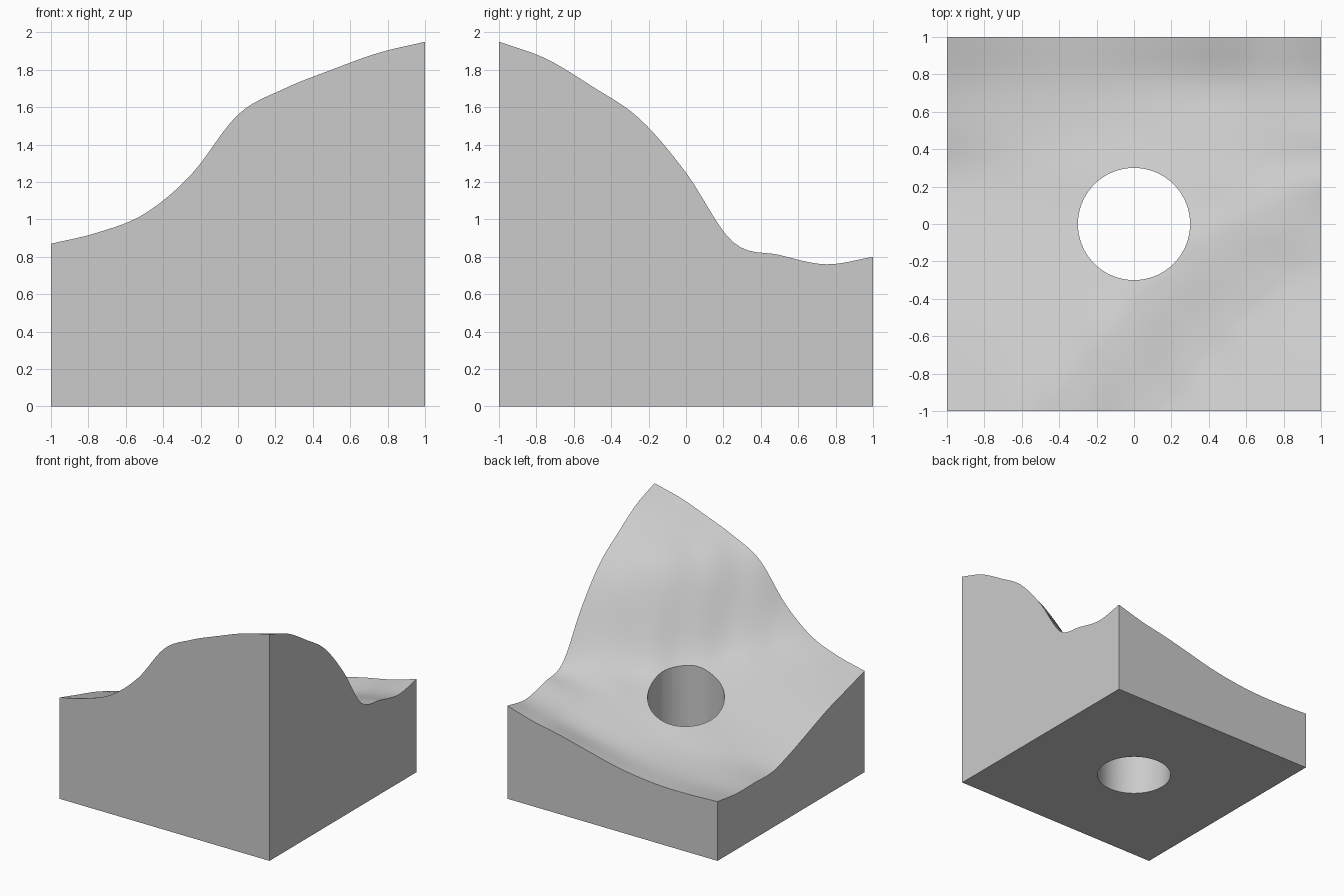
import bpy
import bmesh

# Heights of the terrain in hundredths, one row per step in y (front to back),
# one column per step in x (-1 to +1)
HEIGHTS = [
    (87, 93, 103, 124, 156, 170, 180, 189, 195),
    (80, 86, 92, 103, 127, 155, 168, 178, 186),
    (73, 78, 83, 90, 100, 128, 153, 164, 171),
    (64, 69, 74, 79, 84, 94, 120, 142, 154),
    (55, 60, 65, 70, 76, 82, 89, 104, 125),
    (48, 53, 58, 63, 68, 73, 78, 83, 88),
    (48, 50, 52, 55, 59, 65, 70, 76, 81),
    (48, 48, 49, 51, 54, 59, 64, 71, 76),
    (51, 50, 50, 52, 56, 62, 68, 73, 80),
]
CELLS = 48
HOLE_RADIUS = 0.3


def spline(values, t):
    """Catmull-Rom curve through evenly spaced values, with t from 0 to 1."""
    last = len(values) - 1
    i = min(int(t * last), last - 1)
    f = t * last - i
    b, c = values[i], values[i + 1]
    a = values[i - 1] if i > 0 else 2 * b - c
    d = values[i + 2] if i + 2 <= last else 2 * c - b
    return b + f / 2 * (c - a + f * (2*a - 5*b + 4*c - d + f * (3*(b - c) + d - a)))


def terrain_height(x, y):
    column = [spline(row, (x + 1) / 2) for row in HEIGHTS]
    return spline(column, (y + 1) / 2) / 100


def make_object(name, bm, material):
    mesh = bpy.data.meshes.new(name)
    bm.to_mesh(mesh)
    bm.free()
    mesh.materials.append(material)
    obj = bpy.data.objects.new(name, mesh)
    bpy.context.collection.objects.link(obj)
    return obj


default_cube = bpy.data.objects.get("Cube")
if default_cube:
    bpy.data.objects.remove(default_cube, do_unlink=True)

grey = bpy.data.materials.new("light grey")
grey.use_nodes = True
colour = (0.6, 0.6, 0.6, 1)
grey.diffuse_color = colour
grey.node_tree.nodes["Principled BSDF"].inputs["Base Color"].default_value = colour

# Terrain block: a grid raised to the terrain, with walls and a flat floor
bm = bmesh.new()
bmesh.ops.create_grid(bm, x_segments=CELLS, y_segments=CELLS, size=1)
top_verts = list(bm.verts)
rim = [e for e in bm.edges if e.is_boundary]
walls = bmesh.ops.extrude_edge_only(bm, edges=rim)["geom"]
floor_edges = [g for g in walls if isinstance(g, bmesh.types.BMEdge)]
bmesh.ops.contextual_create(bm, geom=floor_edges)
for v in top_verts:
    v.co.z = terrain_height(v.co.x, v.co.y)
bmesh.ops.recalc_face_normals(bm, faces=bm.faces)
block = make_object("terrain_block", bm, grey)

# Round hole straight through the middle
bm = bmesh.new()
bmesh.ops.create_cone(bm, cap_ends=True, segments=64, radius1=HOLE_RADIUS,
                      radius2=HOLE_RADIUS, depth=6)
cutter = make_object("hole_cutter", bm, grey)
cutter.hide_render = True

hole = block.modifiers.new("round hole", "BOOLEAN")
hole.operation = "DIFFERENCE"
hole.solver = "EXACT"
hole.object = cutter

bpy.ops.object.select_all(action="DESELECT")
block.select_set(True)
bpy.context.view_layer.objects.active = block
bpy.ops.object.modifier_apply(modifier=hole.name)
bpy.data.objects.remove(cutter, do_unlink=True)
bpy.ops.object.shade_smooth_by_angle()
